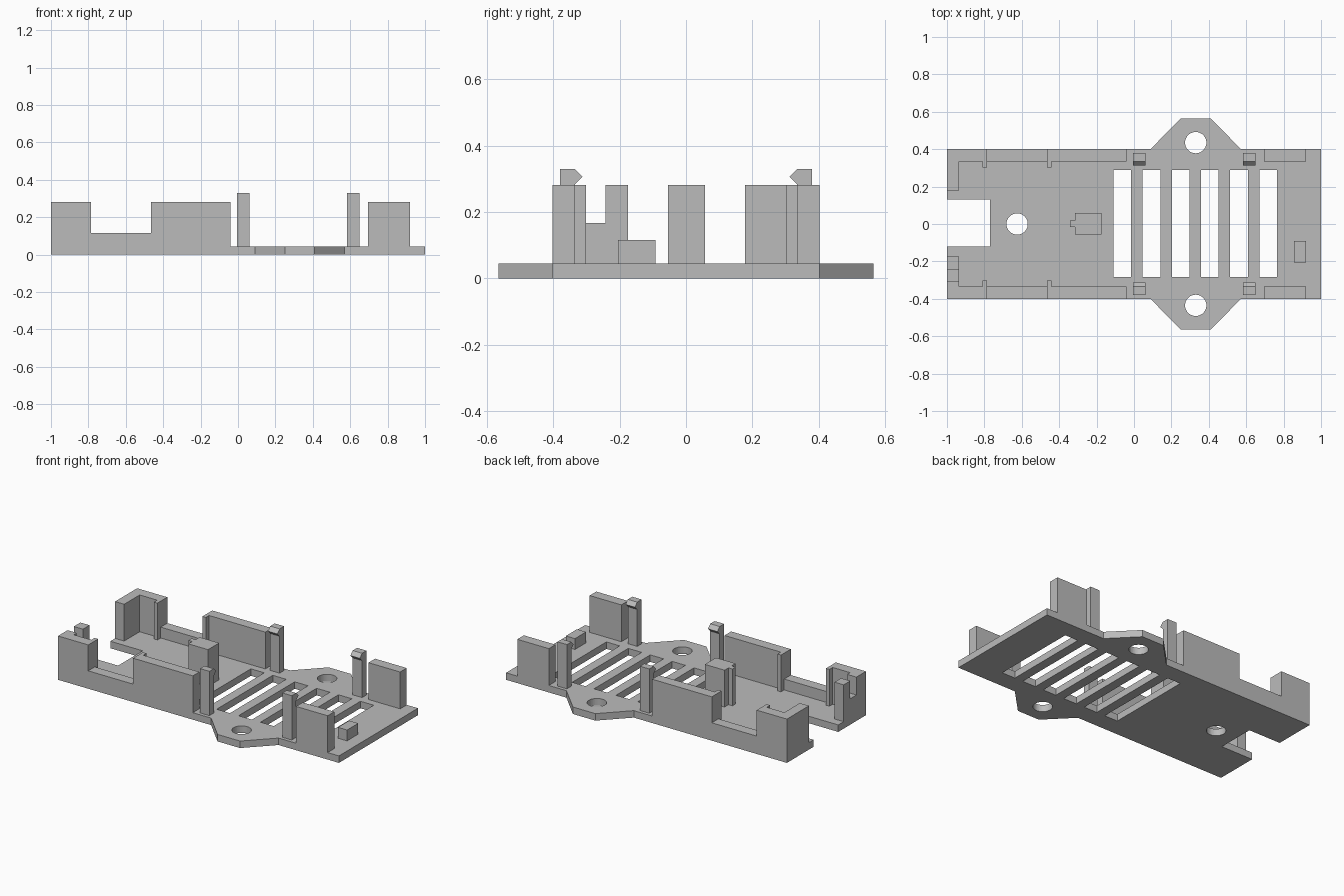
import bpy, bmesh
from math import pi
from mathutils import Matrix, Vector

cube = bpy.data.objects.get("Cube")
if cube:
    bpy.data.objects.remove(cube, do_unlink=True)

grey = bpy.data.materials.new("matte grey")
grey.use_nodes = True
grey.diffuse_color = (0.5, 0.5, 0.5, 1)
grey.node_tree.nodes["Principled BSDF"].inputs["Base Color"].default_value = grey.diffuse_color

FLOOR = 0.045   # top of the base plate
HIGH = 0.282    # top of the tall walls
EDGE = 0.402    # outer half width
INNER = 0.335   # inner face of the side walls


def add_object(name, bm):
    bmesh.ops.recalc_face_normals(bm, faces=bm.faces)
    mesh = bpy.data.meshes.new(name)
    bm.to_mesh(mesh)
    bm.free()
    mesh.materials.append(grey)
    obj = bpy.data.objects.new(name, mesh)
    bpy.context.collection.objects.link(obj)
    return obj


def prism(name, points, offset):
    """Extrude a closed outline by an offset."""
    bm = bmesh.new()
    face = bm.faces.new([bm.verts.new(p) for p in points])
    top = bmesh.ops.extrude_face_region(bm, geom=[face])["geom"]
    verts = [g for g in top if isinstance(g, bmesh.types.BMVert)]
    bmesh.ops.translate(bm, verts=verts, vec=Vector(offset))
    return add_object(name, bm)


def box(name, x0, x1, y0, y1, z1=HIGH, z0=FLOOR):
    outline = [(x0, y0, z0), (x1, y0, z0), (x1, y1, z0), (x0, y1, z0)]
    return prism(name, outline, (0, 0, z1 - z0))


def cylinder(name, x, y, radius):
    bm = bmesh.new()
    bmesh.ops.create_cone(bm, cap_ends=True, segments=40, radius1=radius,
                          radius2=radius, depth=0.4,
                          matrix=Matrix.Translation((x, y, 0)))
    return add_object(name, bm)


# Base plate with a mounting ear on each long side
half = [(-1, EDGE), (0.09, EDGE), (0.25, 0.565), (0.41, 0.565), (0.57, EDGE), (1, EDGE)]
notch = [(-1, -0.12), (-0.77, -0.12), (-0.77, 0.13), (-1, 0.13)]
outline = notch + half + [(x, -y) for x, y in reversed(half)]
plate = prism("base_plate", [(x, y, 0) for x, y in outline], (0, 0, FLOOR))

# Vent slots and screw holes
cutters = [box("slot_cutter", x, x + 0.095, -0.283, 0.288, 0.2, -0.2)
           for x in [-0.11 + 0.156 * i for i in range(6)]]
cutters += [cylinder("hole_cutter", x, y, 0.057)
            for x, y in ((-0.625, 0), (0.33, 0.435), (0.33, -0.435))]
bpy.context.view_layer.objects.active = plate
for cutter in cutters:
    cutter.hide_render = True
    cut = plate.modifiers.new("cut", 'BOOLEAN')
    cut.operation = 'DIFFERENCE'
    cut.solver = 'EXACT'
    cut.object = cutter
    bpy.ops.object.modifier_apply(modifier=cut.name)
    bpy.data.objects.remove(cutter, do_unlink=True)

# Parts repeated on both long sides
wall = [(-1, FLOOR), (-0.04, FLOOR), (-0.04, HIGH), (-0.465, HIGH),
        (-0.465, 0.115), (-0.785, 0.115), (-0.785, HIGH), (-1, HIGH)]
clip = [(0.38, FLOOR), (0.38, 0.33), (0.335, 0.33), (0.312, 0.306),
        (0.335, 0.283), (0.335, FLOOR)]
for side, s in (("left", 1), ("right", -1)):
    prism(side + "_long_wall", [(x, s * INNER, z) for x, z in wall],
          (0, s * (EDGE - INNER), 0))
    box(side + "_short_wall", 0.695, 0.92, s * INNER, s * EDGE)
    for i, x in enumerate((-0.81, -0.465)):
        box(f"{side}_rib_{i + 1}", x, x + 0.025, s * 0.302, s * INNER)
    for i, x in enumerate((-0.005, 0.582)):
        prism(f"{side}_clip_{i + 1}", [(x, s * y, z) for y, z in clip], (0.067, 0, 0))

# End walls beside the notch
box("left_end_wall", -1, -0.935, 0.178, INNER)
box("right_end_corner", -1, -0.935, -INNER, -0.305)
box("right_end_step", -1, -0.935, -0.305, -0.242, 0.167)
box("right_end_post", -1, -0.935, -0.242, -0.175)

# Centre post with its key, and the small stop block
box("centre_post", -0.315, -0.175, -0.055, 0.058)
box("centre_post_key", -0.343, -0.315, -0.015, 0.018)
box("stop_block", 0.855, 0.92, -0.205, -0.092, 0.115)
